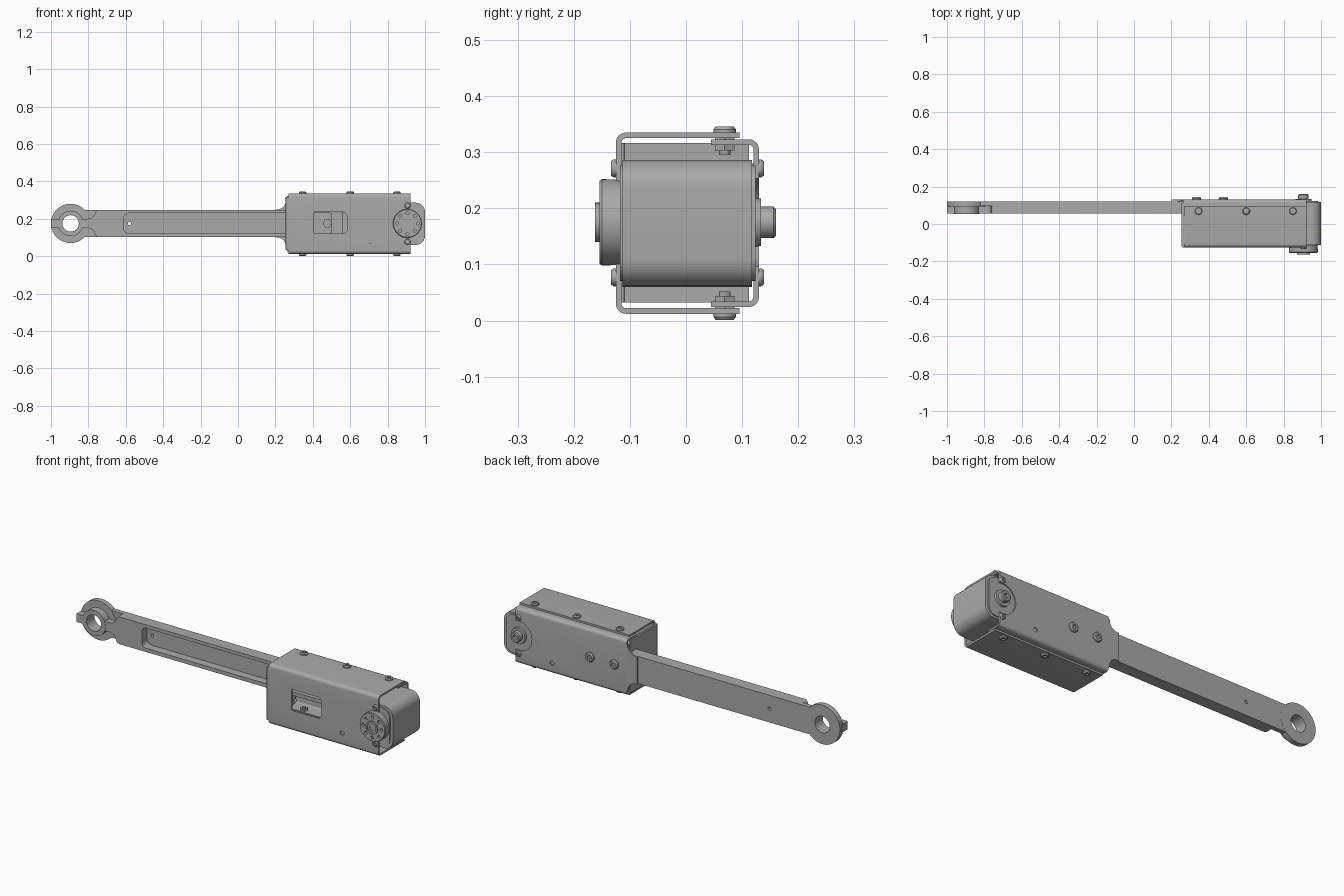
import bpy, bmesh, math
from mathutils import Vector

if "Cube" in bpy.data.objects:
    bpy.data.objects.remove(bpy.data.objects["Cube"], do_unlink=True)

grey = bpy.data.materials.new("plain grey metal")
grey.use_nodes = True
COLOUR = (0.4, 0.4, 0.4, 1)
grey.diffuse_color = COLOUR
for node in grey.node_tree.nodes:
    if node.type == 'BSDF_PRINCIPLED':
        node.inputs["Base Color"].default_value = COLOUR

MID = 0.175          # height of the long axis
SHAFT = 0.906        # x of the motor shaft
RING = -0.895        # x of the ring end


def place(u, v, w, axis):
    """Turn profile coordinates plus a depth into a point."""
    return {'x': Vector((w, u, v)), 'y': Vector((u, w, v)), 'z': Vector((u, v, w))}[axis]


def finish(name, bm):
    bmesh.ops.recalc_face_normals(bm, faces=bm.faces)
    me = bpy.data.meshes.new(name)
    bm.to_mesh(me)
    bm.free()
    me.materials.append(grey)
    me.shade_smooth()
    me.set_sharp_from_angle(angle=math.radians(30))
    ob = bpy.data.objects.new(name, me)
    bpy.context.scene.collection.objects.link(ob)
    return ob


def prism(name, pts, a, b, axis):
    bm = bmesh.new()
    ends = [[bm.verts.new(place(u, v, w, axis)) for u, v in pts] for w in (a, b)]
    for ring in ends:
        bm.faces.new(ring)
    n = len(pts)
    for i in range(n):
        j = (i + 1) % n
        bm.faces.new((ends[0][i], ends[0][j], ends[1][j], ends[1][i]))
    return finish(name, bm)


def lathe(name, centre, axis, profile, sides=32):
    """Spin (radius, depth) pairs around an axis and cap both ends."""
    bm = bmesh.new()
    rings = []
    for r, w in profile:
        rings.append([bm.verts.new(place(centre[0] + r * math.cos(k * math.tau / sides),
                                         centre[1] + r * math.sin(k * math.tau / sides), w, axis))
                      for k in range(sides)])
    for lo, hi in zip(rings, rings[1:]):
        for k in range(sides):
            j = (k + 1) % sides
            bm.faces.new((lo[k], lo[j], hi[j], hi[k]))
    bm.faces.new(rings[0])
    bm.faces.new(rings[-1])
    return finish(name, bm)


def rod(name, centre, axis, r, a, b, sides=32):
    return lathe(name, centre, axis, [(r, a), (r, b)], sides)


def combine(target, others, operation):
    """Apply boolean steps and discard the tool shapes."""
    for ob in others:
        mod = target.modifiers.new("shape", 'BOOLEAN')
        mod.operation, mod.solver, mod.object = operation, 'EXACT', ob
        deps = bpy.context.evaluated_depsgraph_get()
        me = bpy.data.meshes.new_from_object(target.evaluated_get(deps))
        target.modifiers.clear()
        target.data = me
        bpy.data.objects.remove(ob, do_unlink=True)
    target.data.set_sharp_from_angle(angle=math.radians(30))
    return target


def arc(cx, cy, r, start, stop, n=6):
    return [(cx + r * math.cos(math.radians(start + (stop - start) * i / n)),
             cy + r * math.sin(math.radians(start + (stop - start) * i / n))) for i in range(n + 1)]


def rounded(x0, x1, y0, y1, left, right):
    """Rectangle with separate radii for its left and right corners."""
    return (arc(x1 - right, y1 - right, right, 90, 0) + arc(x1 - right, y0 + right, right, 0, -90)
            + arc(x0 + left, y0 + left, left, -90, -180) + arc(x0 + left, y1 - left, left, 180, 90))


def box(x0, x1, y0, y1):
    return [(x0, y0), (x1, y0), (x1, y1), (x0, y1)]


def mirrored(half):
    """Close an upper outline with its reflection in the long axis."""
    return half + [(x, 2 * MID - z) for x, z in reversed(half)]


# Arm: thin back layer and ring, thicker front layer, collar and end tab
arm = prism("arm", box(RING, 0.56, 0.102, 0.248), 0.095, 0.12, 'y')
front_layer = prism("arm_front", mirrored(
    [(0.56, 0.248), (-0.74, 0.248)] + arc(-0.745, 0.23, 0.018, 120, 180, 4)
    + arc(-0.803, 0.24, 0.04, -10, -90, 5) + [(RING, 0.2)]), 0.055, 0.105, 'y')
tab = prism("end_tab", box(-1.0, RING, MID - 0.022, MID + 0.022), 0.055, 0.105, 'y')
ring = rod("ring", (RING, MID), 'y', 0.105, 0.093, 0.121, 64)
collar = rod("collar", (RING, MID), 'y', 0.068, 0.054, 0.106, 48)
combine(arm, [front_layer, tab, ring, collar], 'UNION')
pocket = prism("pocket", rounded(-0.61, 0.5, 0.122, 0.23, 0.025, 0.01), 0.0, 0.1, 'y')
bore = rod("bore", (RING, MID), 'y', 0.044, 0, 0.2, 48)
pin_hole = rod("pin_hole", (-0.58, MID), 'y', 0.009, 0, 0.2, 16)
combine(arm, [pocket, bore, pin_hole], 'DIFFERENCE')


# Housing: two interlocking sheet channels
def channel(name, web, lip, z0, z1, x0, x1, t=0.01, r=0.018):
    s = 1 if lip > web else -1

    def half(off):
        q = r - off
        corner = arc(0, 0, q, 90, 180)
        return [(lip, z1 - off)] + [(web + s * (r + u), z1 - r + v) for u, v in corner]

    def full(off):
        top = half(off)
        return top + [(y, z0 + z1 - z) for y, z in reversed(top)]

    return prism(name, full(0) + full(t)[::-1], x0, x1, 'x')


front_channel = channel("front_channel", -0.125, 0.095, 0.012, 0.335, 0.27, 0.923)
back_channel = channel("back_channel", 0.13, 0.045, 0.024, 0.323, 0.262, 0.923)
window = prism("window", rounded(0.405, 0.585, 0.122, 0.235, 0.006, 0.025), -0.2, -0.1, 'y')
combine(front_channel, [window], 'DIFFERENCE')
for sheet, y, r in ((front_channel, -0.12, 0.07), (back_channel, 0.125, 0.08)):
    combine(sheet, [rod("shaft_cut", (SHAFT, MID), 'y', r, y - 0.02, y + 0.02),
                    rod("small_hole", (0.706, 0.08), 'y', 0.012, y - 0.02, y + 0.02, 16)],
            'DIFFERENCE')

# Flared neck that carries the arm, and the folded end wall
prism("back_neck", mirrored([(0.27, 0.3), (0.256, 0.3)] + arc(0.21, 0.296, 0.046, 0, -90)
                            + [(0.2, 0.25)]), 0.12, 0.13, 'y')
wall = prism("end_wall", box(-0.115, 0.112, 0.032, 0.316), 0.255, 0.265, 'x')
combine(wall, [prism("arm_slot", box(0.05, 0.2, 0.1, 0.25), 0.2, 0.3, 'x')], 'DIFFERENCE')
prism("wall_fold", rounded(0.255, 0.275, -0.125, -0.11, 0.007, 0.002), 0.032, 0.316, 'z')


# Fasteners with domed heads and sockets
def screw(name, centre, axis, base, out, r=0.02, h=0.011):
    lathe(name, centre, axis,
          [(r, base), (r, base + out * h * 0.5), (r * 0.8, base + out * h),
           (r * 0.42, base + out * h), (r * 0.42, base + out * h * 0.35)], 24)


for x in (0.345, 0.6, 0.85):
    for name, z, out in (("top", 0.335, 1), ("bottom", 0.012, -1)):
        screw(name + "_screw", (x, 0.069), 'z', z, out)
        rod(name + "_nut", (x, 0.069), 'z', 0.02, z - out * 0.01, z - out * 0.032, 6)
        rod(name + "_stud", (x, 0.069), 'z', 0.01, z, z - out * 0.04, 12)
for x in (0.334, 0.478):
    screw("arm_screw", (x, MID), 'y', 0.13, 1, 0.025, 0.014)
    rod("arm_nut", (x, MID), 'y', 0.025, 0.08, 0.1, 6)
for z in (0.271, 0.077):
    screw("front_motor_screw", (SHAFT, z), 'y', -0.124, -1, 0.016, 0.01)
    screw("back_motor_screw", (SHAFT, z), 'y', 0.129, 1, 0.016, 0.01)

# Motor body with rounded outer end
prism("motor_body", rounded(0.6, 1.0, 0.06, 0.286, 0.01, 0.05), -0.113, 0.118, 'y')
for name, a, b in (("front_motor_cap", -0.118, -0.112), ("back_motor_cap", 0.117, 0.124)):
    prism(name, rounded(0.62, 0.985, 0.07, 0.276, 0.01, 0.045), a, b, 'y')

# Output horn with a circle of holes and a socketed hub
horn = lathe("output_horn", (SHAFT, MID), 'y',
             [(0.06, -0.11), (0.076, -0.118), (0.077, -0.15), (0.074, -0.154)], 48)
holes = [rod("horn_hole", (SHAFT + 0.055 * math.cos(k * math.tau / 8),
                           MID + 0.055 * math.sin(k * math.tau / 8)), 'y', 0.008, -0.17, -0.135, 12)
         for k in range(8)]
combine(horn, holes, 'DIFFERENCE')
lathe("horn_hub", (SHAFT, MID), 'y', [(0.035, -0.15), (0.035, -0.162), (0.026, -0.162),
                                      (0.026, -0.156), (0.014, -0.156), (0.014, -0.145)])

# Rear pivot stub
lathe("rear_pivot", (SHAFT, MID), 'y',
      [(0.045, 0.118), (0.042, 0.134), (0.028, 0.134), (0.028, 0.156), (0.024, 0.16),
       (0.013, 0.16), (0.013, 0.145)])
